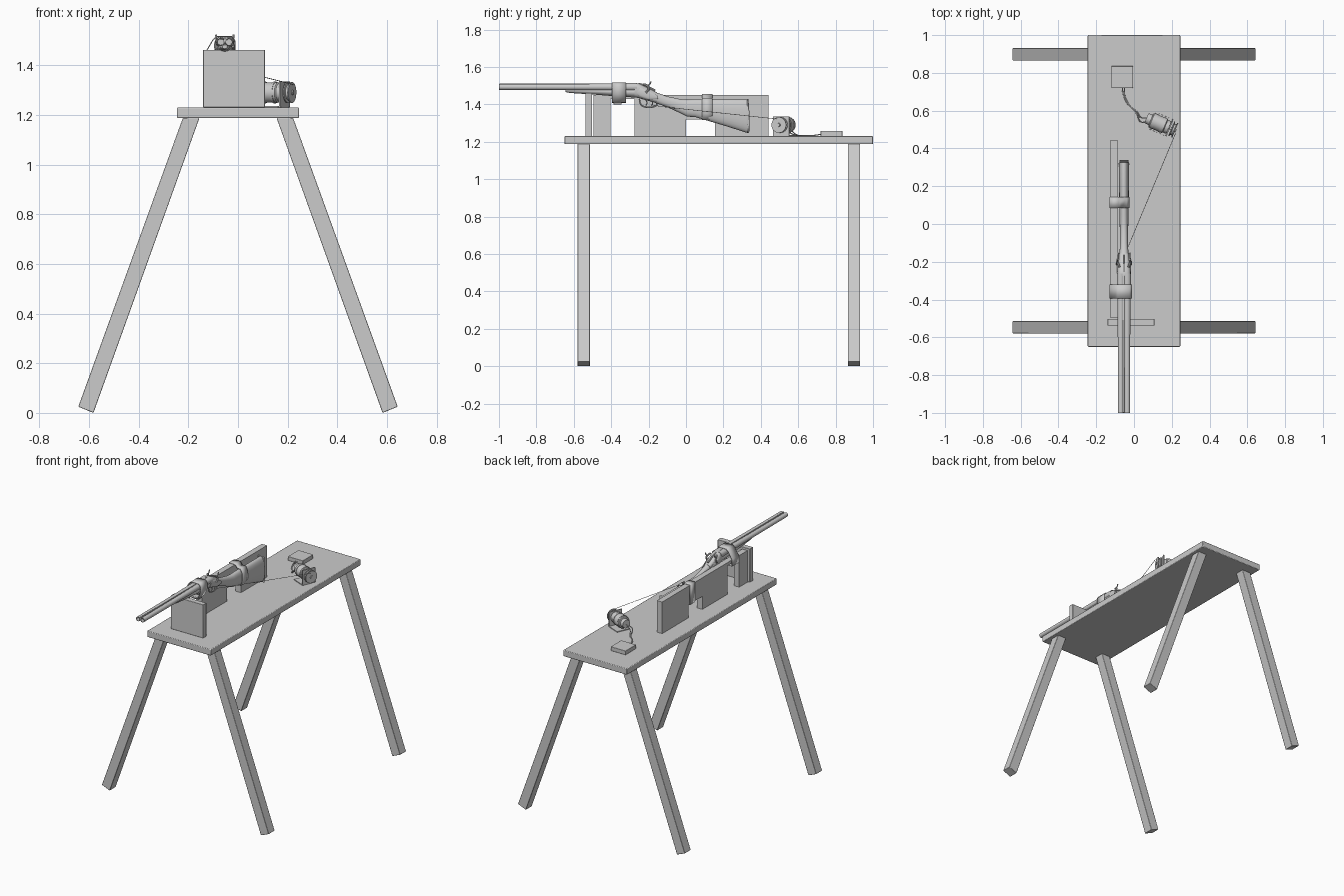
import bpy, bmesh, math
from mathutils import Vector, Matrix

if "Cube" in bpy.data.objects:
    bpy.data.objects.remove(bpy.data.objects["Cube"])


def add_mesh(name, bm):
    bmesh.ops.recalc_face_normals(bm, faces=bm.faces)
    me = bpy.data.meshes.new(name)
    bm.to_mesh(me)
    bm.free()
    ob = bpy.data.objects.new(name, me)
    bpy.context.collection.objects.link(ob)
    return ob


def bevel(ob, w):
    m = ob.modifiers.new("Bevel", 'BEVEL')
    m.width, m.segments = w, 2
    m.limit_method = 'ANGLE'


def box(name, lo, hi, mat=None, bev=0.002):
    lo, hi = Vector(lo), Vector(hi)
    bm = bmesh.new()
    bmesh.ops.create_cube(bm, size=1)
    bm.transform(Matrix.Translation((lo + hi) / 2) @ Matrix.Diagonal((hi - lo).to_4d()))
    if mat:
        bm.transform(mat)
    ob = add_mesh(name, bm)
    if bev:
        bevel(ob, bev)
    return ob


def loft(name, rings, cx=0.0, n=24, power=1.0, mat=None):
    """Skin of rings (y, z top, z bottom, half width) running along y."""
    bm = bmesh.new()
    loops = []
    for y, zt, zb, w in rings:
        loop = []
        for i in range(n):
            a = 2 * math.pi * i / n
            c, s = math.cos(a), math.sin(a)
            c = math.copysign(abs(c) ** power, c)
            s = math.copysign(abs(s) ** power, s)
            loop.append(bm.verts.new((cx + w * c, y, (zt + zb) / 2 + (zt - zb) / 2 * s)))
        loops.append(loop)
    for a, b in zip(loops, loops[1:]):
        for i in range(n):
            bm.faces.new((a[i], a[(i + 1) % n], b[(i + 1) % n], b[i]))
    bm.faces.new(loops[0])
    bm.faces.new(loops[-1])
    if mat:
        bm.transform(mat)
    return add_mesh(name, bm)


def turned(name, profile, x=0.0, z=0.0, mat=None, n=32):
    """Round part along y from (y, radius) pairs."""
    return loft(name, [(y, z + r, z - r, r) for y, r in profile], x, n, 1.0, mat)


def tube(name, pts, r, smooth=True):
    cu = bpy.data.curves.new(name, 'CURVE')
    cu.dimensions = '3D'
    cu.bevel_depth, cu.bevel_resolution = r, 2
    cu.use_fill_caps = True
    sp = cu.splines.new('BEZIER' if smooth else 'POLY')
    if smooth:
        sp.bezier_points.add(len(pts) - 1)
        for bp, p in zip(sp.bezier_points, pts):
            bp.co = p
            bp.handle_left_type = bp.handle_right_type = 'AUTO'
        sp.resolution_u = 6
    else:
        sp.points.add(len(pts) - 1)
        for bp, p in zip(sp.points, pts):
            bp.co = (*p, 1)
    tmp = bpy.data.objects.new(name + "_curve", cu)
    bpy.context.collection.objects.link(tmp)
    bpy.context.view_layer.update()
    me = bpy.data.meshes.new_from_object(tmp.evaluated_get(bpy.context.evaluated_depsgraph_get()))
    bpy.data.objects.remove(tmp)
    ob = bpy.data.objects.new(name, me)
    bpy.context.collection.objects.link(ob)
    return ob


def prism(name, pts, vec, to3d, bev=0.0):
    bm = bmesh.new()
    f = bm.faces.new([bm.verts.new(to3d(*p)) for p in pts])
    r = bmesh.ops.extrude_face_region(bm, geom=[f])
    bmesh.ops.translate(bm, vec=vec, verts=[v for v in r["geom"] if isinstance(v, bmesh.types.BMVert)])
    ob = add_mesh(name, bm)
    if bev:
        bevel(ob, bev)
    return ob


def strap(name, pts, y0, y1):
    bm = bmesh.new()
    a = [bm.verts.new((x, y0, z)) for x, z in pts]
    b = [bm.verts.new((x, y1, z)) for x, z in pts]
    for i in range(len(pts)):
        j = (i + 1) % len(pts)
        bm.faces.new((a[i], a[j], b[j], b[i]))
    ob = add_mesh(name, bm)
    m = ob.modifiers.new("Thickness", 'SOLIDIFY')
    m.thickness, m.offset = 0.004, 0


# Table top and four splayed legs
box("table_top", (-0.245, -0.65, 1.187), (0.245, 1.0, 1.23), bev=0.004)
for y0, row in ((-0.58, "front"), (0.865, "back")):
    for s, side in ((-1, "left"), (1, "right")):
        leg = [(0.155, 1.188), (0.222, 1.188), (0.643, 0.025), (0.582, 0.0)]
        prism(f"{row}_{side}_leg", leg, (0, 0.066, 0), lambda x, z: (s * x, y0, z), 0.003)

# Front rest plate and notched side plank
box("front_rest", (-0.14, -0.538, 1.23), (0.108, -0.502, 1.462))
plank = [(-0.495, 1.23), (-0.405, 1.23), (-0.405, 1.428), (-0.275, 1.428), (-0.275, 1.23),
         (0, 1.23), (0, 1.32), (0.155, 1.32), (0.155, 1.23), (0.442, 1.23), (0.442, 1.45), (-0.495, 1.45)]
prism("side_plank", plank, (0.04, 0, 0), lambda y, z: (-0.126, y, z))

# Twin barrels with hollow muzzles and a top rib
GX = -0.053
for s, side in ((-1, "left"), (1, "right")):
    turned(f"{side}_barrel", [(-0.85, 0.001), (-0.85, 0.0115), (-1.0, 0.0125), (-1.0, 0.0155), (-0.6, 0.0165),
                              (-0.4, 0.0185), (-0.3, 0.021), (-0.262, 0.021)], GX + s * 0.0165, 1.493)
box("barrel_rib", (GX - 0.004, -0.998, 1.490), (GX + 0.004, -0.265, 1.511), bev=0)

# Fore-end, receiver and stock
loft("fore_end", [(-0.645, 1.482, 1.466, 0.010), (-0.62, 1.485, 1.461, 0.019), (-0.5, 1.488, 1.453, 0.026),
                  (-0.40, 1.49, 1.445, 0.031), (-0.29, 1.492, 1.438, 0.033), (-0.262, 1.492, 1.436, 0.032)], GX)
loft("receiver", [(-0.275, 1.513, 1.438, 0.036), (-0.255, 1.513, 1.434, 0.036), (-0.23, 1.502, 1.427, 0.034),
                  (-0.19, 1.482, 1.416, 0.029), (-0.155, 1.463, 1.408, 0.025)], GX, 24, 0.7)
loft("stock", [(-0.20, 1.484, 1.422, 0.026), (-0.165, 1.466, 1.408, 0.024), (-0.10, 1.443, 1.385, 0.021),
               (-0.03, 1.428, 1.353, 0.022), (0.005, 1.425, 1.335, 0.023), (0.05, 1.427, 1.332, 0.024),
               (0.2, 1.428, 1.288, 0.026), (0.32, 1.428, 1.25, 0.028), (0.328, 1.427, 1.248, 0.027)], GX, 28, 0.85)
butt = [(0.326, 1.429), (0.334, 1.429), (0.34, 1.34), (0.338, 1.246), (0.328, 1.248)]
prism("butt_plate", butt, (0.048, 0, 0), lambda y, z: (GX - 0.024, y, z), 0.004)

# Hammers, side locks, triggers, guard and top lever
for s, side in ((-1, "left"), (1, "right")):
    x = GX + s * 0.03
    loft(f"{side}_side_lock", [(-0.27, 1.478, 1.458, 0.004), (-0.245, 1.49, 1.44, 0.006),
                               (-0.2, 1.475, 1.425, 0.006), (-0.15, 1.446, 1.43, 0.003)], GX + s * 0.031, 16)
    tube(f"{side}_hammer", [(x + s * .006, -0.215, 1.462), (x + s * .007, -0.20, 1.485),
                            (x, -0.212, 1.503), (x - s * .006, -0.228, 1.507)], 0.006)
    tube(f"{side}_hammer_spur", [(x + s * .002, -0.208, 1.5), (x + s * .004, -0.195, 1.507),
                                 (x + s * .005, -0.188, 1.522)], 0.004)
for i, y in enumerate((-0.215, -0.185)):
    tube(f"trigger_{i + 1}", [(GX, y, 1.425), (GX, y + 0.006, 1.408), (GX, y, 1.393)], 0.003)
tube("trigger_guard", [(GX, -0.25, 1.428), (GX, -0.24, 1.398), (GX, -0.215, 1.386), (GX, -0.18, 1.386),
                       (GX, -0.158, 1.396), (GX, -0.152, 1.408), (GX, -0.10, 1.386)], 0.004)
tube("top_lever", [(GX, -0.255, 1.51), (GX, -0.22, 1.5), (GX, -0.165, 1.474)], 0.006)

# Straps tying the piece to the plank
strap("rear_strap", [(-0.129, 1.317), (-0.129, 1.454), (-0.083, 1.454), (-0.066, 1.434), (-0.04, 1.432),
                     (-0.027, 1.405), (-0.027, 1.35), (-0.04, 1.318)], 0.085, 0.143)
strap("front_strap", [(-0.129, 1.408), (-0.129, 1.454), (-0.1, 1.503), (-0.085, 1.516), (-0.025, 1.516),
                      (-0.012, 1.498), (-0.015, 1.455), (-0.035, 1.412)], -0.395, -0.32)
box("strap_buckle", (-0.085, -0.387, 1.4), (-0.035, -0.345, 1.414))

# Motor, bracket and pulley; local +y is the shaft direction
MM = Matrix.Translation((0.19, 0.508, 1.29)) @ Matrix.Rotation(math.radians(-113), 4, 'Z')
turned("motor_body", [(-0.135, 0.018), (-0.135, 0.028), (-0.11, 0.030), (-0.108, 0.038), (-0.104, 0.041), (-0.03, 0.041),
                      (-0.026, 0.036), (-0.006, 0.036)], mat=MM)
for y in (-0.09, -0.045):
    turned("motor_band", [(y - 0.005, 0.0435), (y + 0.005, 0.0435)], mat=MM)
box("bracket_plate", (-0.048, -0.007, -0.06), (0.048, 0.0, 0.045), MM, 0.001)
box("bracket_base", (-0.048, -0.1, -0.06), (0.048, 0.0, -0.054), MM, 0.001)
turned("pulley", [(0.0, 0.008), (0.008, 0.008), (0.008, 0.042), (0.013, 0.042), (0.015, 0.032), (0.024, 0.032),
                  (0.026, 0.042), (0.031, 0.042), (0.031, 0.01), (0.036, 0.008)], mat=MM)

# Pull string from pulley to trigger
tube("pull_string", [(0.222, 0.485, 1.322), (-0.035, -0.13, 1.388), (GX, -0.185, 1.398)], 0.0015, False)

# Control box and twin cables
box("control_box", (-0.12, 0.72, 1.23), (-0.005, 0.836, 1.258))
for i, o in enumerate((0.0, 0.012)):
    tube(f"cable_{i + 1}", [(-0.062 + o, 0.722, 1.24), (-0.055 + o / 2, 0.68, 1.234), (-0.025, 0.625 + o / 3, 1.234),
                            (0.015, 0.595 - o, 1.236), (0.035, 0.565 - o * 2, 1.26),
                            (0.07, 0.56 - o * 1.5, 1.29 - o)], 0.003)

# Smooth shading with sharp edges kept
for ob in bpy.context.collection.objects:
    ob.select_set(True)
    bpy.context.view_layer.objects.active = ob
bpy.ops.object.shade_smooth_by_angle(angle=math.radians(35))
